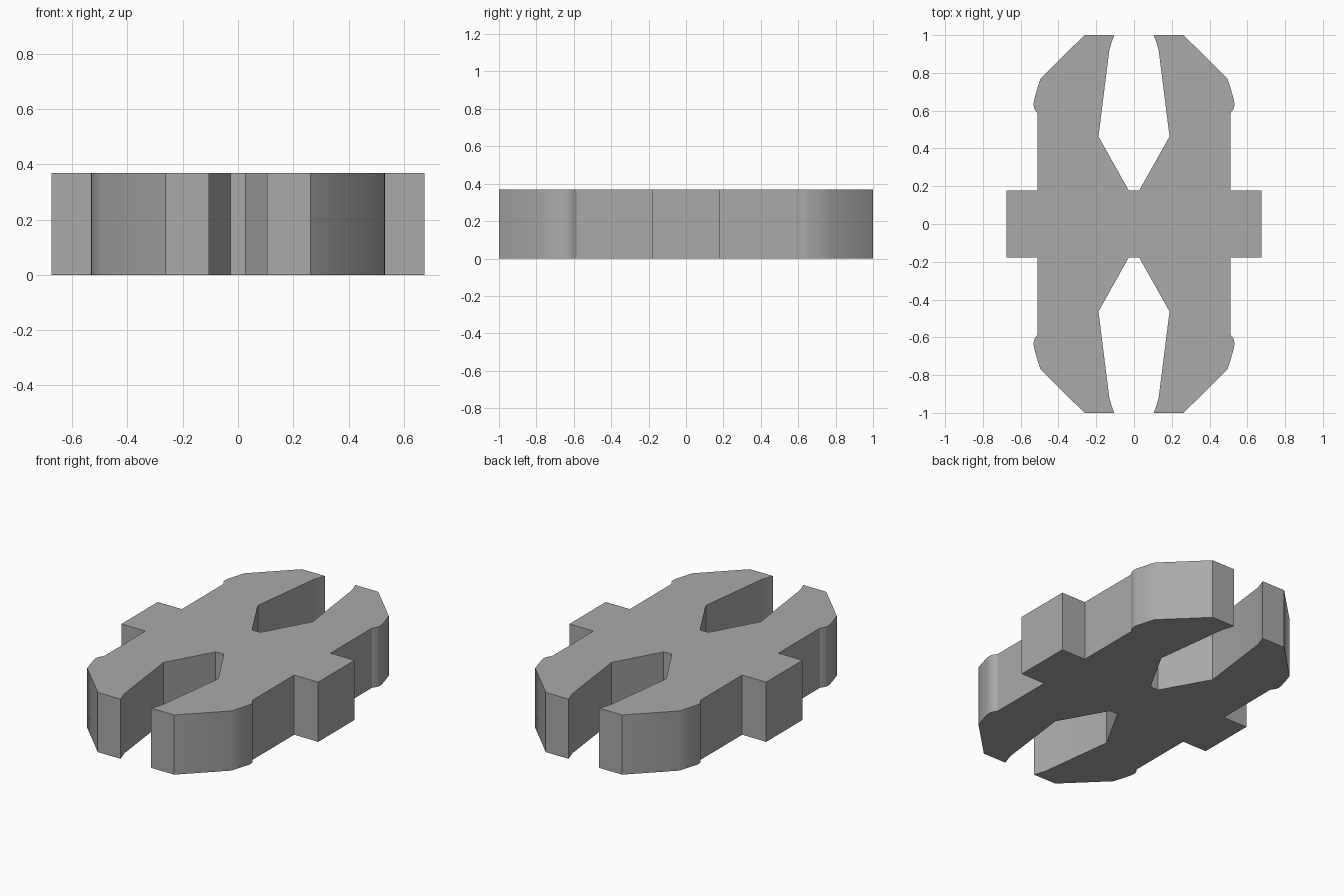
import bpy
import bmesh
import math

cube = bpy.data.objects.get("Cube")
if cube:
    bpy.data.objects.remove(cube, do_unlink=True)

HEIGHT = 0.37

# Plain grey material
grey = bpy.data.materials.new("plain_grey")
grey.use_nodes = True
colour = (0.4, 0.4, 0.4, 1.0)
grey.diffuse_color = colour
grey.node_tree.nodes["Principled BSDF"].inputs["Base Color"].default_value = colour

# One quarter of the outline: side tab, arm with barb, tip, inner slot
quarter = [
    (0.675, 0.178), (0.51, 0.178), (0.51, 0.585), (0.527, 0.609),
    (0.532, 0.63), (0.53, 0.652), (0.514, 0.71), (0.495, 0.77),
    (0.262, 1.0), (0.105, 1.0), (0.116, 0.968), (0.13, 0.925),
    (0.188, 0.463), (0.028, 0.178),
]


def mirrored(points, sx, sy):
    return [(x * sx, y * sy) for x, y in points]


# Mirror the quarter around both axes into one closed loop
outline = (quarter
           + mirrored(quarter[::-1], -1, 1)
           + mirrored(quarter, -1, -1)
           + mirrored(quarter[::-1], 1, -1))

# Extrude the outline into the double-ended clip
bm = bmesh.new()
base = bm.faces.new([bm.verts.new((x, y, 0)) for x, y in outline])
top = bmesh.ops.extrude_face_region(bm, geom=[base], use_keep_orig=True)
raised = [g for g in top["geom"] if isinstance(g, bmesh.types.BMVert)]
bmesh.ops.translate(bm, verts=raised, vec=(0, 0, HEIGHT))
bmesh.ops.recalc_face_normals(bm, faces=bm.faces)

mesh = bpy.data.meshes.new("double_ended_clip")
bm.to_mesh(mesh)
bm.free()
mesh.materials.append(grey)
clip = bpy.data.objects.new("double_ended_clip", mesh)
bpy.context.collection.objects.link(clip)

# Smooth the rounded barbs and keep the corners sharp
bpy.ops.object.select_all(action="DESELECT")
clip.select_set(True)
bpy.context.view_layer.objects.active = clip
bpy.ops.object.shade_smooth_by_angle(angle=math.radians(32))
